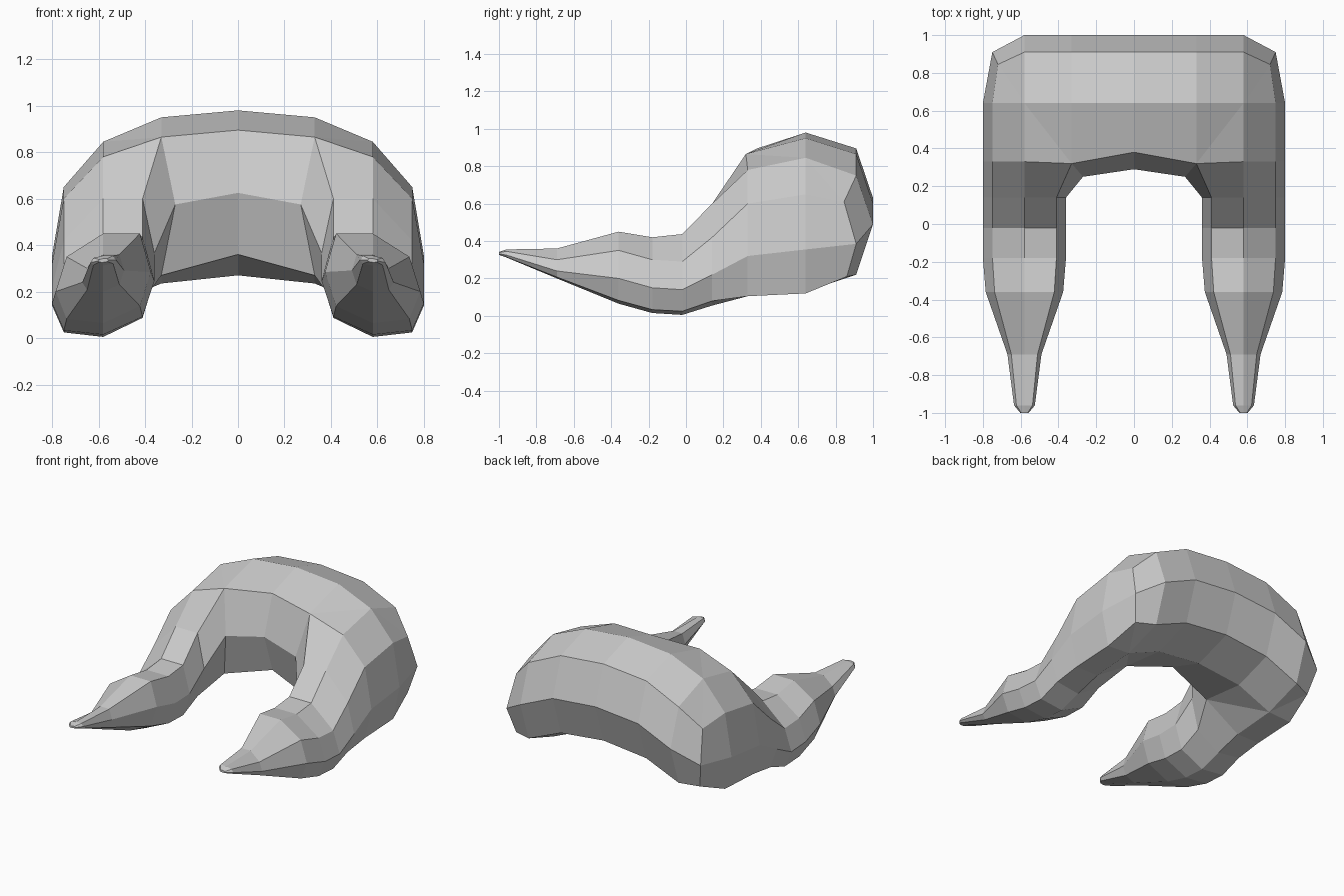
import bpy
import bmesh

if "Cube" in bpy.data.objects:
    bpy.data.objects.remove(bpy.data.objects["Cube"])


def leg_ring(y, hw, top, upper, lower, bottom):
    """Eight-sided leg section: top, then round by the outer side, bottom and inner side."""
    h = top - bottom
    section = [(0, top), (.77, upper), (1, lower), (.77, bottom + .045 * h),
               (0, bottom), (-.77, bottom + .19 * h), (-1, bottom + .57 * h), (-.77, top)]
    return [(.58 + hw * u, y, z) for u, z in section]


# Leg, from the pointed tip back to the start of the bend
rings = [leg_ring(*r) for r in [
    (-1.0, .022, .342, .338, .332, .326),
    (-.96, .055, .355, .345, .325, .312),
    (-.69, .09, .36, .30, .24, .20),
    (-.36, .205, .45, .35, .20, .065),
    (-.18, .22, .42, .30, .15, .015),
    (-.02, .22, .437, .29, .14, .005),
    (.14, .22, .60, .42, .22, .055)]]

# Bend: the inner edge pivots on three points while the outer side fans round
pivot = [(.33, .32, .27), (.27, .25, .575), (.33, .32, .865)]
top, low = (.58, .64, .845), (.58, .64, .13)
fan = [
    [(.58, .33, .78), (.75, .33, .60), (.80, .33, .32), (.75, .33, .105), (.58, .33, .105)],
    [top, (.75, .64, .65), (.80, .64, .355), (.75, .64, .12), low],
    [top, (.72, .845, .61), (.75, .91, .385), (.71, .86, .21), low],
    [top, (.58, .91, .75), (.58, 1.0, .49), (.58, .91, .22), low],
    [(.33, .64, .95), (.33, .91, .865), (.33, 1.0, .60), (.33, .91, .325), (.33, .64, .235)]]
rings += [f + pivot for f in fan]

# Middle of the arch
rings.append([(0, .64, .98), (0, .91, .895), (0, 1.0, .63), (0, .91, .36),
              (0, .64, .27), (0, .38, .36), (0, .29, .625), (0, .38, .895)])

# Skin the rings, collapsing shared corners into triangles
bm = bmesh.new()
verts = {}


def vert(p):
    key = tuple(round(c, 4) for c in p)
    if key not in verts:
        verts[key] = bm.verts.new(key)
    return verts[key]


for a, b in zip(rings, rings[1:]):
    for i in range(8):
        j = (i + 1) % 8
        corners = list(dict.fromkeys(vert(p) for p in (a[i], a[j], b[j], b[i])))
        if len(corners) > 2:
            bm.faces.new(corners)
bm.faces.new([vert(p) for p in rings[0]])
bmesh.ops.recalc_face_normals(bm, faces=bm.faces)

mesh = bpy.data.meshes.new("arched_body_with_legs")
bm.to_mesh(mesh)
bm.free()
body = bpy.data.objects.new("arched_body_with_legs", mesh)
bpy.context.collection.objects.link(body)

# Mirror to the other leg
mirror = body.modifiers.new("Mirror", 'MIRROR')
mirror.use_clip = True
